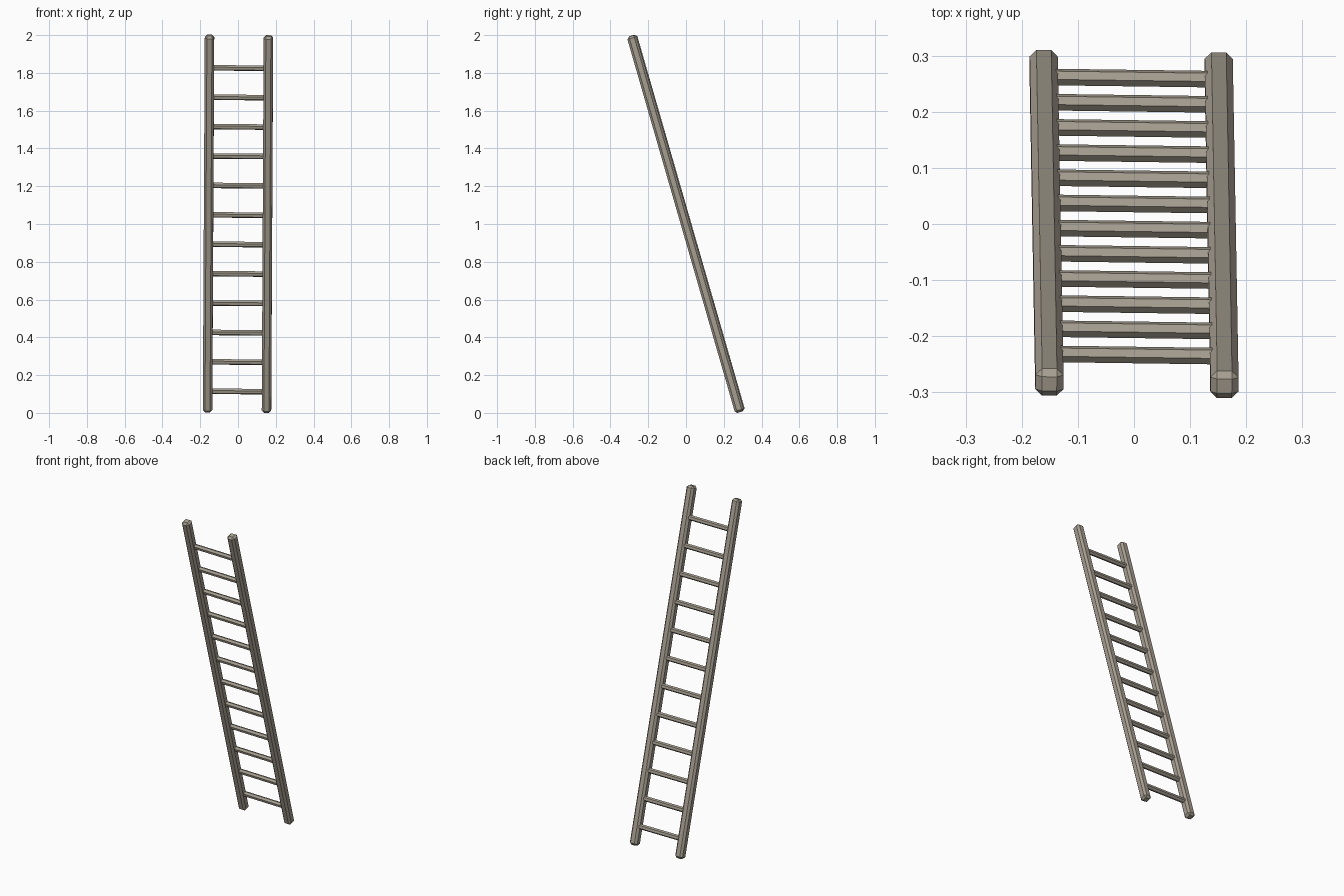
import bpy, bmesh, math
from mathutils import Vector, Matrix

if "Cube" in bpy.data.objects:
    bpy.data.objects.remove(bpy.data.objects["Cube"])

wood = bpy.data.materials.new("weathered_wood")
wood.diffuse_color = (0.38, 0.34, 0.28, 1)
wood.use_nodes = True
wood.node_tree.nodes["Principled BSDF"].inputs["Base Color"].default_value = wood.diffuse_color

# Leaning frame of the ladder: rungs along d, rails along a, face normal n
a = Vector((0.005, -0.277, 0.961)).normalized()
d = Vector((1, -0.016, 0))
d = (d - a * d.dot(a)).normalized()
n = a.cross(d)
LEAN = Matrix((d, n, a)).transposed().to_4x4()
LEAN.translation = (0, 0, 1.0)

LENGTH, RAIL, SPREAD = 2.073, 0.05, 0.156


def add(name, bm):
    bm.transform(LEAN)
    mesh = bpy.data.meshes.new(name)
    bm.to_mesh(mesh)
    bm.free()
    mesh.materials.append(wood)
    ob = bpy.data.objects.new(name, mesh)
    bpy.context.collection.objects.link(ob)
    return ob


# Rails: square posts with chamfered edges
for side, name in ((-1, "left_rail"), (1, "right_rail")):
    bm = bmesh.new()
    bmesh.ops.create_cube(bm, size=1, matrix=Matrix.Translation((side * SPREAD, 0, 0))
                          @ Matrix.Diagonal((RAIL, RAIL, LENGTH, 1)))
    bmesh.ops.bevel(bm, geom=bm.edges[:], offset=0.0118, segments=1, affect='EDGES')
    add(name, bm)

# Rungs: six-sided bars, an edge pointing along the rails
for i in range(12):
    t = -0.034 + (i - 5.5) * 0.162
    bm = bmesh.new()
    bmesh.ops.create_cone(bm, cap_ends=True, segments=6, radius1=0.0152, radius2=0.0152,
                          depth=2 * SPREAD - 0.01)
    bm.transform(Matrix.Translation((0, 0.004, t)) @ Matrix.Rotation(math.pi / 2, 4, 'Y'))
    # keep a vertex of the hexagon on the rail direction
    v = max(bm.verts, key=lambda v: v.co.z)
    off = math.atan2(v.co.y - 0.004, v.co.z - t)
    bm.transform(Matrix.Translation((0, 0.004, t)) @ Matrix.Rotation(off, 4, 'X')
                 @ Matrix.Translation((0, -0.004, -t)))
    add(f"rung_{i + 1}", bm)

# Stand on the ground and centre
meshes = [o.data for o in bpy.context.collection.objects]
pts = [v.co for m in meshes for v in m.vertices]
lo = [min(p[k] for p in pts) for k in range(3)]
hi = [max(p[k] for p in pts) for k in range(3)]
shift = Matrix.Translation((-(lo[0] + hi[0]) / 2, -(lo[1] + hi[1]) / 2, -lo[2]))
for m in meshes:
    m.transform(shift)
